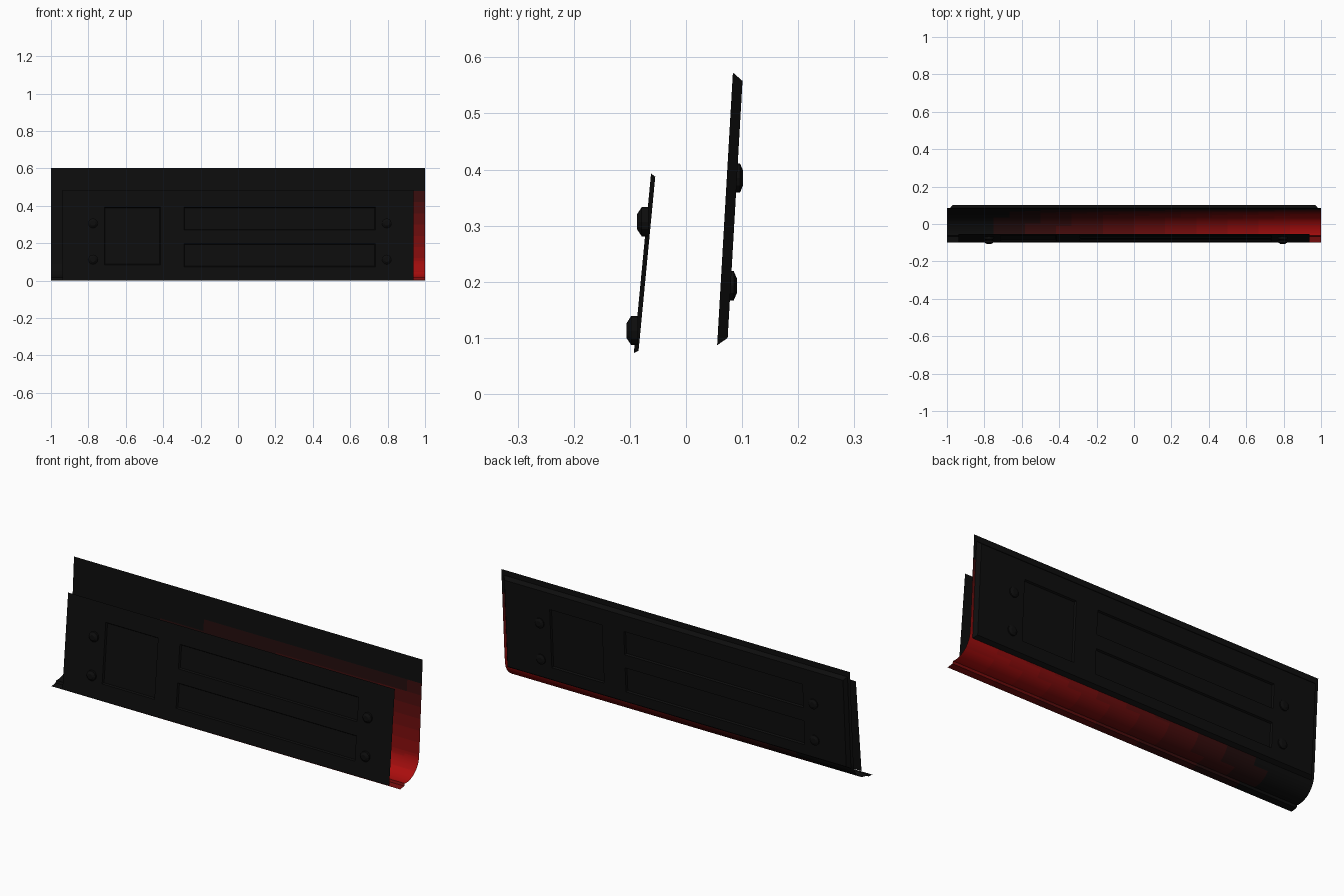
import bpy, bmesh, math
from mathutils import Vector, Matrix

if "Cube" in bpy.data.objects:
    bpy.data.objects.remove(bpy.data.objects["Cube"])

_mats = {}
def material(name, col):
    if name not in _mats:
        m = bpy.data.materials.new(name)
        m.diffuse_color = (*col, 1)
        m.use_nodes = True
        m.node_tree.nodes["Principled BSDF"].inputs["Base Color"].default_value = m.diffuse_color
        _mats[name] = m
    return _mats[name]

BLACK = material("black", (0.004, 0.004, 0.004))
LEVELS = 10
REDS = [material(f"red_{i}", (0.004 + 0.40 * (i / LEVELS) ** 1.5, 0.004, 0.004))
        for i in range(LEVELS + 1)]

def finish(bm, name, mats):
    me = bpy.data.meshes.new(name)
    bm.to_mesh(me)
    bm.free()
    ob = bpy.data.objects.new(name, me)
    bpy.context.collection.objects.link(ob)
    for m in mats:
        me.materials.append(m)
    return ob

# curved trough: one profile swept along x, red fading to black
def trough():
    prof = [(-0.1, 0.0), (-0.066, 0.004), (-0.062, 0.016)]
    for i in range(13):
        a = math.pi / 2 * i / 12
        prof.append((-0.05 + 0.106 * math.sin(a), 0.12 - 0.105 * math.cos(a)))
    for z in [0.18, 0.24, 0.3, 0.36, 0.42, 0.48, 0.54, 0.602]:
        prof.append((0.05 + 0.0577 * z, z))
    xs = [-1 + i / 12 for i in range(25)]
    bm = bmesh.new()
    rows = [[bm.verts.new((x, y, z)) for y, z in prof] for x in xs]
    for i in range(len(xs) - 1):
        for j in range(len(prof) - 1):
            f = bm.faces.new((rows[i][j], rows[i + 1][j], rows[i + 1][j + 1], rows[i][j + 1]))
            c = f.calc_center_median()
            tx = min(1, max(0, (c.x + 0.8) / 1.7))
            tz = min(1, max(0, 1.05 - c.z / 0.5))
            t = tx * tz * (0.6 if j < 2 else 1)
            f.material_index = round(t * LEVELS)
            f.smooth = j > 2
    return finish(bm, "curved_trough", REDS)

# sloped sheet with sunk rectangles; optional raised rim
def panel(name, x_half, z0, z1, y0, slope, rects, sign, rim=None):
    xs = sorted({-x_half, x_half} | {r[k] for r in rects for k in (0, 1)})
    zs = sorted({z0, z1} | {r[k] for r in rects for k in (2, 3)})
    bm = bmesh.new()
    grid = [[bm.verts.new((x, y0 + slope * z, z)) for z in zs] for x in xs]
    sunk = []
    for i in range(len(xs) - 1):
        for j in range(len(zs) - 1):
            vs = [grid[i][j], grid[i + 1][j], grid[i + 1][j + 1], grid[i][j + 1]]
            f = bm.faces.new(vs if sign < 0 else vs[::-1])
            cx, cz = (xs[i] + xs[i + 1]) / 2, (zs[j] + zs[j + 1]) / 2
            if any(r[0] < cx < r[1] and r[2] < cz < r[3] for r in rects):
                sunk.append(f)
    bm.normal_update()
    if rim:
        bmesh.ops.inset_region(bm, faces=bm.faces[:], use_boundary=True,
                               use_even_offset=True, thickness=rim[0], depth=rim[1])
        bm.normal_update()
    bmesh.ops.inset_region(bm, faces=sunk, use_boundary=True, use_even_offset=True,
                           thickness=0.005, depth=-0.008)
    return finish(bm, name, [BLACK])

# bolt heads: chamfered octagonal studs standing on the panel
def bolt(name, x, z, y, sign, depth):
    bm = bmesh.new()
    rings = [(0.026, -0.004), (0.026, depth * 0.5), (0.013, depth)]
    loops = []
    for r, h in rings:
        loops.append([bm.verts.new((x + r * math.cos(math.tau * k / 12), y + sign * h,
                                    z + r * math.sin(math.tau * k / 12))) for k in range(12)])
    for a, b in zip(loops, loops[1:]):
        for k in range(12):
            bm.faces.new((a[k], a[(k + 1) % 12], b[(k + 1) % 12], b[k]))
    bm.faces.new(loops[-1])
    bm.faces.new(loops[0])
    bmesh.ops.recalc_face_normals(bm, faces=bm.faces[:])
    return finish(bm, name, [BLACK])

trough()

# front panel and its bolts
front = [(-0.715, -0.415, 0.085, 0.393), (-0.29, 0.735, 0.27, 0.393), (-0.29, 0.735, 0.073, 0.2)]
FS = 0.096
panel("front_panel", 0.937, 0.002, 0.485, -0.1, FS, front, -1)
for x in (-0.775, 0.795):
    for z in (0.307, 0.113):
        bolt("front_bolt", x, z, -0.1 + FS * z, -1, 0.017)

# back plate: same layout turned round, raised above the trough
back = [(-b, -a, c + 0.08, d + 0.08) for a, b, c, d in front]
BS = 0.0577
panel("back_plate", 0.985, 0.087, 0.573, 0.0505, BS, back, 1, rim=(0.014, 0.018))
for x in (0.775, -0.795):
    for z in (0.385, 0.193):
        bolt("back_bolt", x, z, 0.0685 + BS * z, 1, 0.011)
